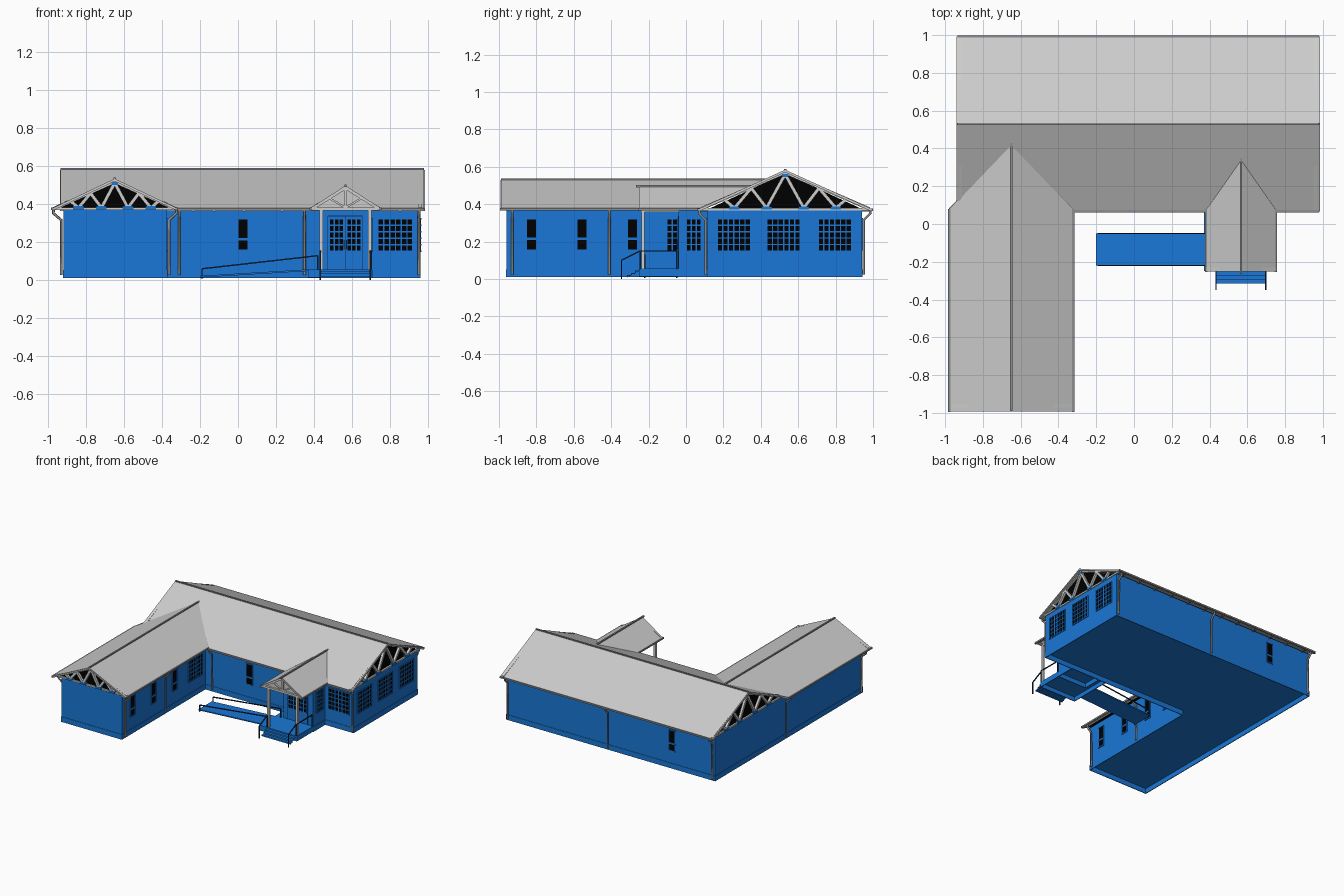
import bpy, bmesh
from mathutils import Vector, Matrix

if "Cube" in bpy.data.objects:
    bpy.data.objects.remove(bpy.data.objects["Cube"])


def material(name, rgb):
    m = bpy.data.materials.new(name)
    m.use_nodes = True
    m.diffuse_color = (*rgb, 1)
    m.node_tree.nodes["Principled BSDF"].inputs["Base Color"].default_value = (*rgb, 1)
    return m


BLUE = material("wall blue", (0.010, 0.185, 0.68))
ROOF = material("roof grey", (0.60, 0.60, 0.60))
TIMBER = material("truss light grey", (0.62, 0.62, 0.61))
GUTTER = material("gutter grey", (0.27, 0.27, 0.27))
BLACK = material("window black", (0, 0, 0))
NAVY = material("rail navy", (0.005, 0.025, 0.07))


def finish(name, bm, mat):
    bmesh.ops.recalc_face_normals(bm, faces=bm.faces)
    me = bpy.data.meshes.new(name)
    bm.to_mesh(me)
    bm.free()
    me.materials.append(mat)
    bpy.context.collection.objects.link(bpy.data.objects.new(name, me))


def box(bm, a, b):
    a, b = Vector(a), Vector(b)
    bmesh.ops.create_cube(bm, size=1, matrix=Matrix.Translation((a + b) / 2)
                          @ Matrix.Diagonal((*(abs(v) for v in b - a), 1)))


def beam(bm, p, q, w=0.014):
    p, q = Vector(p), Vector(q)
    d = q - p
    bmesh.ops.create_cube(bm, size=1, matrix=Matrix.Translation((p + q) / 2)
                          @ d.to_track_quat('Z', 'Y').to_matrix().to_4x4()
                          @ Matrix.Diagonal((w, w, d.length, 1)))


def prism(bm, pts, push):
    face = bm.faces.new([bm.verts.new(p) for p in pts])
    out = bmesh.ops.extrude_face_region(bm, geom=[face])["geom"]
    bmesh.ops.translate(bm, vec=push, verts=[v for v in out if isinstance(v, bmesh.types.BMVert)])


def skirt(bm, outline, z0, z1, t=.003):
    for (xa, ya), (xb, yb) in zip(outline, outline[1:] + outline[:1]):
        box(bm, (min(xa, xb) - t, min(ya, yb) - t, z0), (max(xa, xb) + t, max(ya, yb) + t, z1))


# Walls: L-shaped block with vestibule, raised floor inside an open plinth
WALL, FLOOR, FRONT = 0.372, 0.05, 0.115
PLAN = [(-.92, -.96), (-.375, -.96), (-.375, FRONT), (.44, FRONT), (.44, -.04), (.705, -.04),
        (.705, FRONT), (.96, FRONT), (.96, .94), (-.92, .94)]
bm = bmesh.new()
prism(bm, [(x, y, FLOOR) for x, y in PLAN], (0, 0, WALL - FLOOR))
finish("walls", bm, BLUE)
bm = bmesh.new()
skirt(bm, PLAN, .01, FLOOR + .002)
finish("plinth", bm, BLUE)

# Roofs: (name, runs along, ridge centre, half width, eave z, ridge z, eave ends, ridge ends)
ROOFS = (("main", "x", .53, .462, .375, .584, (-.935, .98), (-.935, .98)),
         ("wing", "y", -.65, .328, .378, .533, (-.988, .08), (-.988, .43)),
         ("porch", "y", .567, .184, .378, .497, (-.248, .08), (-.248, .35)))


def swap(axis, along, across, z):
    return (along, across, z) if axis == "x" else (across, along, z)


for name, ax, c, half, ez, rz, ends, rends in ROOFS:
    slab, gutters, trim = bmesh.new(), bmesh.new(), bmesh.new()
    main = name == "main"
    for s in (-1, 1):
        prism(slab, [swap(ax, ends[0], c + s * half, ez), swap(ax, ends[1], c + s * half, ez),
                     swap(ax, rends[1], c, rz), swap(ax, rends[0], c, rz)], (0, 0, -.012))
        # Eave gutters, valley flashing and verge boards
        spans = [(ends[0] if main else ends[0] - .007, ends[1])]
        if main and s < 0:
            spans = [(-.32, .38), (.75, ends[1])]
        for a, b in spans:
            beam(gutters, swap(ax, a, c + s * half, ez - .004), swap(ax, b, c + s * half, ez - .004), .013)
        if not main:
            beam(gutters, swap(ax, ends[1], c + s * half, ez), swap(ax, rends[1], c, rz), .005)
        for e in ends if main else ends[:1]:
            beam(trim, swap(ax, e, c + s * half, ez - .009), swap(ax, e, c, rz - .009), .009)
    beam(gutters, swap(ax, rends[0] - (.018 if name == "porch" else 0), c, rz - .001),
         swap(ax, rends[1], c, rz - .001), .012)
    finish(name + "_roof", slab, ROOF)
    finish(name + "_gutters_and_ridge", gutters, GUTTER)
    finish(name + "_verges", trim, TIMBER)

# Dark recessed gables
bm = bmesh.new()
prism(bm, [(-.91, .115, WALL), (-.91, .945, WALL), (-.91, .53, .564)], (1.86, 0, 0))
prism(bm, [(-.95, -.95, WALL), (-.35, -.95, WALL), (-.65, -.95, .513)], (0, .95, 0))
finish("dark_gables", bm, BLACK)


# Exposed roof trusses in the gables
def truss(name, ax, at, c, half, ez, rz):
    wood, plates = bmesh.new(), bmesh.new()
    P = lambda u, h: swap(ax, at, c + u * half, ez + h * (rz - ez))
    beam(wood, P(-1, 0), P(1, 0), .013)
    for s in (-1, 1):
        beam(wood, P(s, 0), P(0, 1), .018)
        chain = [P(0, .95), P(s * .22, .03), P(s * .40, .57), P(s * .60, .03), P(s * .72, .26)]
        for a, b in zip(chain, chain[1:]):
            beam(wood, a, b, .018)
        for u in (.22, .60):
            p = Vector(P(s * u, .03))
            d = Vector(swap(ax, .0105, .028, .009))
            box(plates, p - d, p + d)
    p, d = Vector(P(0, .92)), Vector(swap(ax, .0105, .018, .008))
    box(plates, p - d, p + d)
    finish(name + "_truss", wood, TIMBER)
    finish(name + "_truss_plates", plates, BLUE)


truss("left_gable", "x", .96, .53, .452, .374, .570)
truss("right_gable", "x", -.92, .53, .452, .374, .570)
truss("wing_gable", "y", -.962, -.65, .318, .375, .518)

# Porch gable, beams and columns
PX = .567
bm = bmesh.new()
prism(bm, [(PX - .17, -.225, .375), (PX + .17, -.225, .375), (PX, -.225, .482)], (0, .008, 0))
finish("porch_gable_panel", bm, ROOF)
bm = bmesh.new()
beam(bm, (PX - .18, -.235, .374), (PX + .18, -.235, .374), .016)
beam(bm, (PX, -.235, .376), (PX, -.235, .485))
for s in (-1, 1):
    x = PX + s * .128
    beam(bm, (PX + s * .178, -.237, .374), (PX, -.237, .485), .016)
    beam(bm, (PX, -.235, .38), (PX + s * .085, -.235, .43), .010)
    beam(bm, (x, -.23, .05), (x, -.23, .375), .018)
    beam(bm, (x, -.24, .367), (x, FRONT, .367), .016)
finish("porch_frame", bm, TIMBER)

# Windows: dark glass plates behind blue frames and glazing bars
frames, glass = bmesh.new(), bmesh.new()


def window(ax, plane, sign, u0, u1, z0, z1, cols, bars):
    def plate(bm, a, b, za, zb, n):
        box(bm, swap(ax, plane - sign * .002, a, za), swap(ax, plane + sign * n, b, zb))
    plate(glass, u0, u1, z0, z1, .002)
    for i in range(cols + 1):
        u = u0 + i * (u1 - u0) / cols
        plate(frames, u - .0035, u + .0035, z0, z1, .006)
    for z in (z0, *bars, z1):
        plate(frames, u0 - .0035, u1 + .0035, z - .0035, z + .0035, .0065)


def grid(ax, plane, sign, u0, u1, cols):
    window(ax, plane, sign, u0, u1, .15, .322, cols, [.15 + i * .0344 for i in range(1, 5)])


def slit(ax, plane, sign, u):
    window(ax, plane, sign, u, u + .055, .155, .322, 1, (.211, .217))


for y in (.167, .433, .707):
    grid("x", .96, 1, y, y + .178, 6)
for y in (-.853, -.583, -.313):
    slit("x", -.375, 1, y)
slit("y", FRONT, -1, -.002)
slit("y", .94, 1, -.562)
grid("x", -.375, 1, -.103, .075, 6)
grid("x", .705, 1, .002, .08, 3)
grid("y", FRONT, -1, .738, .922, 6)
for x in (.482, .573):
    grid("y", -.04, -1, x, x + .075, 3)
finish("window_frames", frames, BLUE)
finish("window_glass", glass, BLACK)

# Double door outline and handles
bm = bmesh.new()
for x in (.474, .565, .656):
    beam(bm, (x, -.041, .055), (x, -.041, .336), .003)
beam(bm, (.474, -.041, .336), (.656, -.041, .336), .003)
for x in (.559, .571):
    beam(bm, (x, -.049, .16), (x, -.049, .21), .005)
finish("door_outline", bm, NAVY)

# Platform with open underside, steps and ramp
bm = bmesh.new()
box(bm, (.37, -.25, .046), (.705, FRONT, .055))
skirt(bm, [(.373, -.247), (.702, -.247), (.702, FRONT), (.373, FRONT)], .012, .05)
for i in range(3):
    y, z = -.25 - i * .022, .045 - i * .012
    box(bm, (.435, y - .022, z - .006), (.695, y, z))
    box(bm, (.435, y - .022, z - .012), (.695, y - .018, z))
finish("platform_and_steps", bm, BLUE)
bm = bmesh.new()
prism(bm, [(-.2, -.22, .021), (-.2, -.05, .021), (.375, -.05, .055), (.375, -.22, .055)], (0, 0, -.009))
finish("ramp", bm, BLUE)


# Handrails
def rail(bm, pts, feet):
    for a, b in zip(pts, pts[1:]):
        beam(bm, a, b, .007)
    for p, z in zip(pts, feet):
        beam(bm, p, (p[0], p[1], z), .007)


bm = bmesh.new()
for y in (-.05, -.22):
    rail(bm, [(-.19, y, .058), (.42, y, .127)], (.005, .055))
for x in (.434, .697):
    rail(bm, [(x, -.345, .1), (x, -.245, .15)], (0, .05))
rail(bm, [(.702, -.245, .15), (.702, -.05, .15)], (.05, .05))
finish("handrails", bm, NAVY)


# Downpipes: bent tubes from gutter to wall foot
def downpipe(name, gx, gy, wx, wy):
    cu = bpy.data.curves.new(name, 'CURVE')
    cu.dimensions = '3D'
    cu.bevel_depth = .0075
    cu.bevel_resolution = 1
    cu.use_fill_caps = True
    sp = cu.splines.new('POLY')
    pts = ((gx, gy, .368), (gx, gy, .35), (wx, wy, .315), (wx, wy, .025))
    sp.points.add(len(pts) - 1)
    for p, co in zip(sp.points, pts):
        p.co = (*co, 1)
    cu.materials.append(GUTTER)
    bpy.context.collection.objects.link(bpy.data.objects.new(name, cu))


for i, x in enumerate((-.9, .04, .945)):
    downpipe("back_downpipe_%d" % i, x, .985, x, .95)
for i, y in enumerate((-.93, .04)):
    downpipe("wing_outer_downpipe_%d" % i, -.973, y, -.932, y)
for i, y in enumerate((-.93, -.41)):
    downpipe("wing_inner_downpipe_%d" % i, -.325, y, -.364, y)
for i, x in enumerate((-.31, .35, .955)):
    downpipe("front_downpipe_%d" % i, x, .072, x, FRONT - .009)

# Gutter brackets under the eaves
bm = bmesh.new()
for i in range(12):
    x = -.85 + i * .16
    box(bm, (x, .935, .36), (x + .008, .985, .366))
for x in (-.24, -.13, .03, .23, .85):
    box(bm, (x, .075, .36), (x + .008, FRONT, .366))
finish("eave_brackets", bm, GUTTER)
